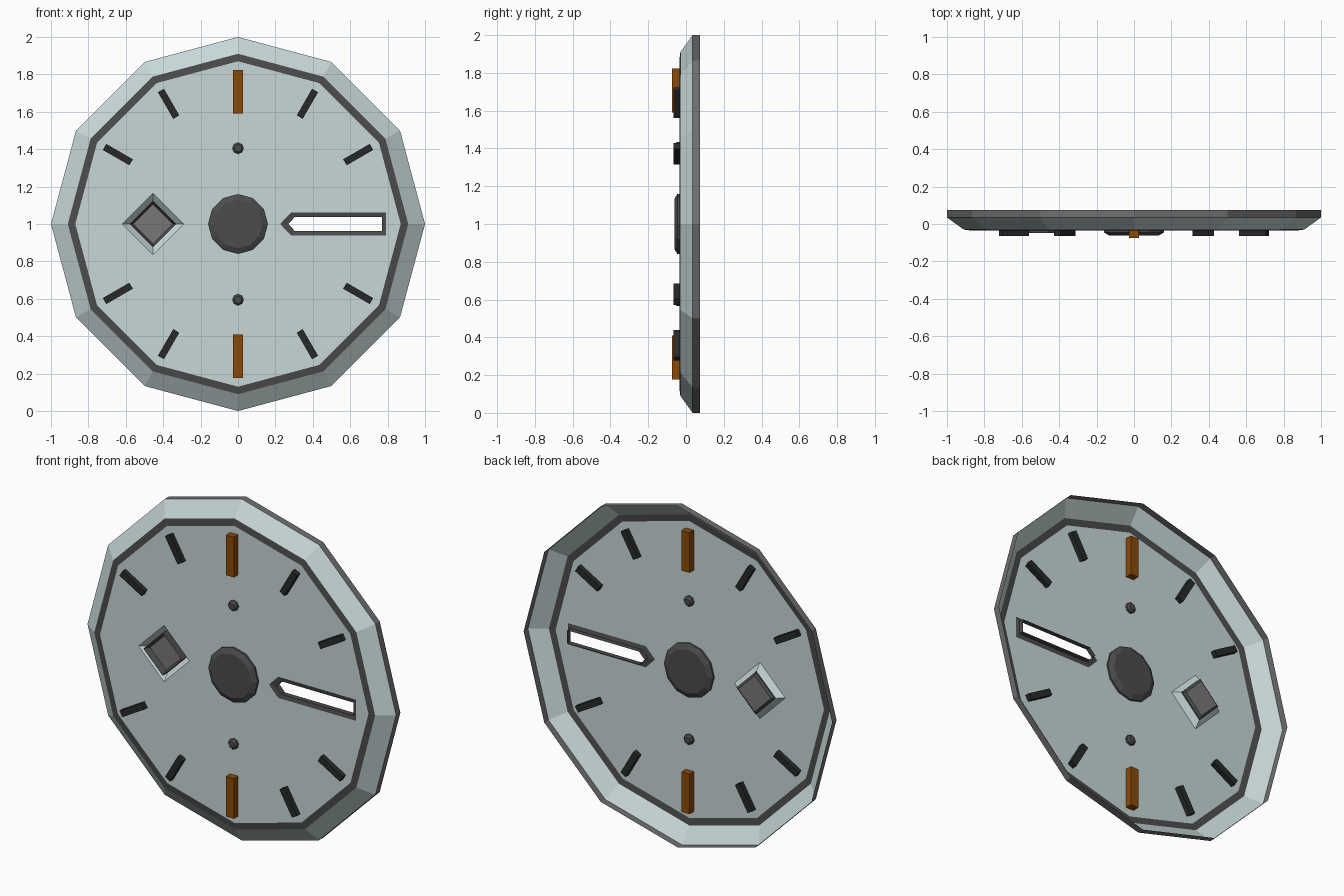
import bpy, bmesh, math
from mathutils import Matrix, Vector

cube = bpy.data.objects.get("Cube")
if cube:
    bpy.data.objects.remove(cube, do_unlink=True)


def material(name, rgb):
    m = bpy.data.materials.new(name)
    m.use_nodes = True
    color = (*rgb, 1)
    m.diffuse_color = color
    m.node_tree.nodes["Principled BSDF"].inputs["Base Color"].default_value = color
    return m


PALE = material("pale grey green", (0.57, 0.68, 0.68))
EDGE = material("mid grey", (0.16, 0.16, 0.16))
DARK = material("dark grey", (0.072, 0.072, 0.072))
BLACK = material("near black", (0.021, 0.022, 0.022))
ORANGE = material("burnt orange", (0.26, 0.067, 0.002))
PANEL = material("warm grey", (0.195, 0.185, 0.182))


def finish(name, bm, mats):
    mesh = bpy.data.meshes.new(name)
    bm.to_mesh(mesh)
    bm.free()
    for m in mats:
        mesh.materials.append(m)
    obj = bpy.data.objects.new(name, mesh)
    bpy.context.collection.objects.link(obj)
    return obj


def ngon(sides, r, cx=0, cz=1):
    angles = [math.tau * i / sides for i in range(sides)]
    return [(cx + r * math.cos(a), cz + r * math.sin(a)) for a in angles]


def loft(name, sections, mats, bands=None, front=False, back=False):
    """Join outlines given as (points, y), running from back to front."""
    bm = bmesh.new()
    loops = [[bm.verts.new((x, y, z)) for x, z in pts] for pts, y in sections]
    for k, (a, b) in enumerate(zip(loops, loops[1:])):
        for i in range(len(a)):
            j = (i + 1) % len(a)
            f = bm.faces.new((a[i], b[i], b[j], a[j]))
            f.normal_flip()
            f.material_index = bands[k] if bands else 0
    if front:
        bm.faces.new(loops[-1])
    if back:
        bm.faces.new(loops[0][::-1])
    return finish(name, bm, mats)


def slot(left, shoulder, right, half):
    return [(left, 1), (shoulder, 1 - half), (right, 1 - half),
            (right, 1 + half), (shoulder, 1 + half)]


FACE_Y = -0.035
WINDOW_X = -0.455
slot_edge = slot(0.225, 0.285, 0.79, 0.062)
slot_inner = slot(0.268, 0.305, 0.77, 0.038)
window_edge = ngon(4, 0.165, WINDOW_X)

# Open-backed faceted rim: grey edge band, pale bevel, dark inlaid ring
loft("rim", [(ngon(12, 1), 0.075), (ngon(12, 1), 0.035),
             (ngon(12, 0.91), -0.03), (ngon(12, 0.87), FACE_Y)],
     [EDGE, PALE, DARK], bands=[0, 1, 2])

# Dial sheet with slot and window openings
bm = bmesh.new()
for outline in (ngon(12, 0.87), slot_edge, window_edge):
    vs = [bm.verts.new((x, FACE_Y, z)) for x, z in outline]
    for i, v in enumerate(vs):
        bm.edges.new((v, vs[(i + 1) % len(vs)]))
bmesh.ops.triangle_fill(bm, edges=bm.edges[:], use_beauty=True,
                        normal=Vector((0, -1, 0)))
finish("dial", bm, [PALE])

# Slot lining: a narrow flange and a short tube toward the back
loft("slot_lining", [(slot_inner, 0.0), (slot_inner, -0.03),
                     (slot_edge, FACE_Y)], [DARK])

# Sunken diamond window: sloped sill, dark frame and panel
loft("window_sill", [(ngon(4, 0.122, WINDOW_X), 0.0), (window_edge, FACE_Y)], [PALE])
loft("window_frame", [(ngon(4, 0.105, WINDOW_X), 0.015),
                      (ngon(4, 0.125, WINDOW_X), 0.005),
                      (ngon(4, 0.125, WINDOW_X), -0.048),
                      (ngon(4, 0.105, WINDOW_X), -0.015)], [DARK])
loft("window_panel", [(ngon(4, 0.106, WINDOW_X), 0.015),
                      (ngon(4, 0.106, WINDOW_X), -0.015)],
     [PANEL], front=True, back=True)

# Central hub with chamfered faces on both sides
loft("hub", [(ngon(12, 0.13), -0.008), (ngon(12, 0.16), -0.024),
             (ngon(12, 0.16), -0.046), (ngon(12, 0.13), -0.062)],
     [DARK], front=True, back=True)

# Small studs above and below the hub
for label, z in (("upper", 1.405), ("lower", 0.595)):
    loft(label + "_stud", [(ngon(8, 0.02, 0, z), -0.012), (ngon(8, 0.03, 0, z), -0.022),
                           (ngon(8, 0.03, 0, z), -0.048), (ngon(8, 0.02, 0, z), -0.058)],
         [DARK], front=True, back=True)


# Hour markers pass through the dial
def marker(name, hour, radius, length, width, depth, mat):
    bm = bmesh.new()
    bmesh.ops.create_cube(bm, size=1)
    bmesh.ops.scale(bm, vec=(width, depth, length), verts=bm.verts)
    bmesh.ops.translate(bm, vec=(0, FACE_Y, radius), verts=bm.verts)
    turn = Matrix.Translation((0, 0, 1)) @ Matrix.Rotation(hour * math.tau / 12, 4, "Y")
    bmesh.ops.transform(bm, matrix=turn, verts=bm.verts)
    finish(name, bm, [mat])


for hour in range(12):
    if hour in (0, 6):
        marker(f"main_marker_{hour}", hour, 0.707, 0.235, 0.052, 0.08, ORANGE)
    elif hour not in (3, 9):
        marker(f"hour_marker_{hour}", hour, 0.742, 0.164, 0.037, 0.06, BLACK)
